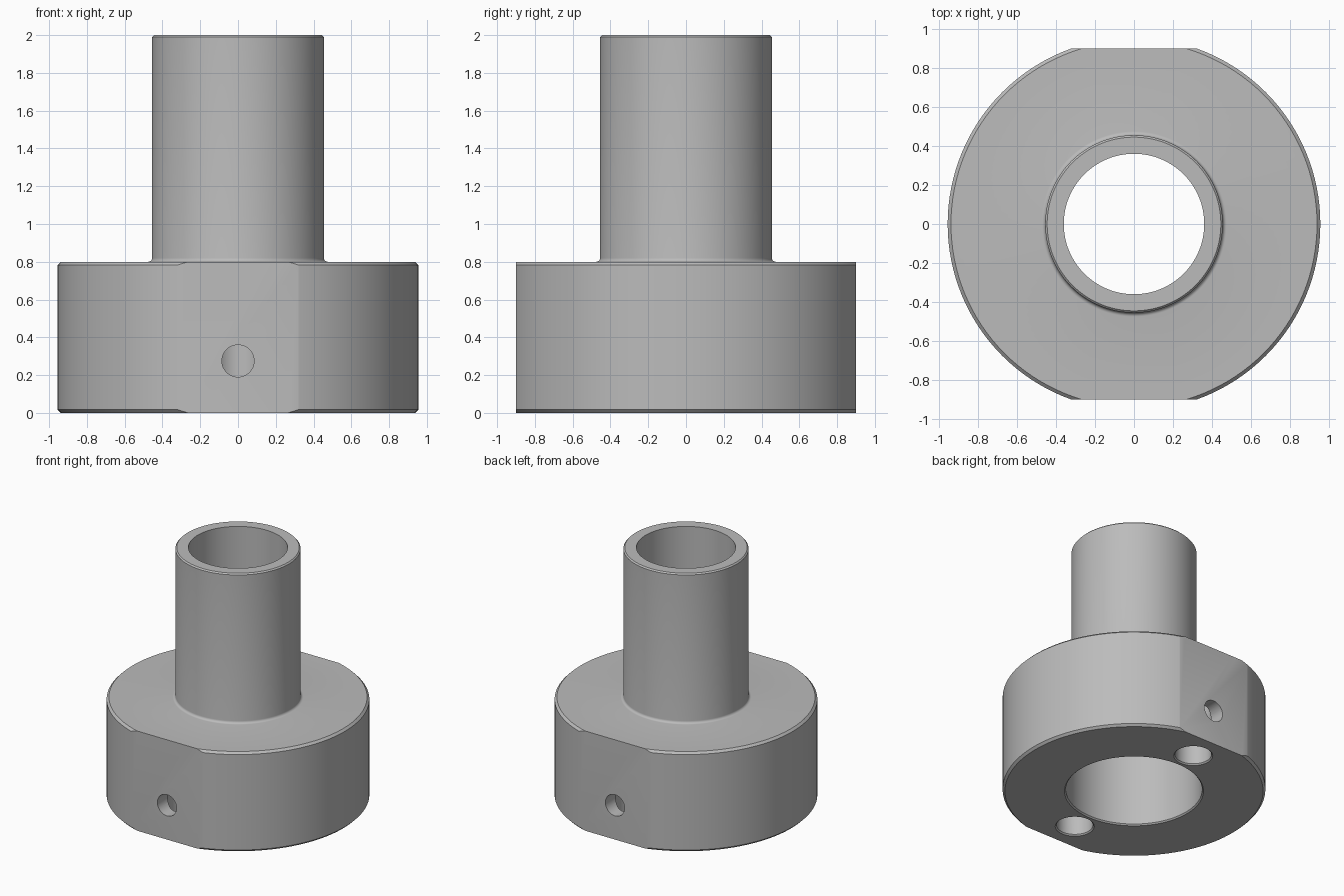
import bpy, bmesh, math
from mathutils import Matrix, Vector

default = bpy.data.objects.get("Cube")
if default:
    bpy.data.objects.remove(default, do_unlink=True)

SEGMENTS = 128
BASE_R, BASE_H, FLAT_Y = 0.955, 0.8, 0.9
TUBE_R, TUBE_TOP, BORE_R = 0.455, 2.0, 0.36
SOCKET_R, SOCKET_DEPTH = 0.505, 0.65
CHAMFER, FILLET = 0.017, 0.02

metal = bpy.data.materials.new("plain grey metal")
metal.use_nodes = True
grey = (0.5, 0.5, 0.5, 1)
metal.diffuse_color = grey
metal.node_tree.nodes["Principled BSDF"].inputs["Base Color"].default_value = grey


def finish(name, bm):
    bmesh.ops.recalc_face_normals(bm, faces=bm.faces)
    mesh = bpy.data.meshes.new(name)
    bm.to_mesh(mesh)
    bm.free()
    obj = bpy.data.objects.new(name, mesh)
    bpy.context.collection.objects.link(obj)
    mesh.materials.append(metal)
    return obj


def lathe(name, profile, closed=True, steps=SEGMENTS):
    """Spin a radius/height profile around z."""
    bm = bmesh.new()
    verts = [bm.verts.new((r, 0, z)) for r, z in profile]
    pairs = list(zip(verts, verts[1:]))
    if closed:
        pairs.append((verts[-1], verts[0]))
    edges = [bm.edges.new(p) for p in pairs]
    bmesh.ops.spin(bm, geom=verts + edges, axis=(0, 0, 1), cent=(0, 0, 0),
                   angle=math.tau, steps=steps, use_duplicate=False)
    bmesh.ops.remove_doubles(bm, verts=bm.verts, dist=1e-5)
    return finish(name, bm)


def cut(target, cutter):
    """Subtract a cutter and discard it."""
    cutter.hide_render = True
    mod = target.modifiers.new("cut", "BOOLEAN")
    mod.operation, mod.solver, mod.object = "DIFFERENCE", "EXACT", cutter
    bpy.context.view_layer.objects.active = target
    bpy.ops.object.modifier_apply(modifier=mod.name)
    bpy.data.objects.remove(cutter, do_unlink=True)


# Flanged tube: outer skin from the base up, then the stepped bore back down
fillet = [(TUBE_R + FILLET * (1 - math.sin(a)), BASE_H + FILLET * (1 - math.cos(a)))
          for a in (math.radians(18 * i) for i in range(6))]
outer = [(BASE_R - CHAMFER, 0), (BASE_R, CHAMFER), (BASE_R, BASE_H - CHAMFER),
         (BASE_R - CHAMFER, BASE_H)] + fillet
rim = [(TUBE_R, TUBE_TOP - 0.01), (TUBE_R - 0.01, TUBE_TOP), (BORE_R, TUBE_TOP)]
inner = [(BORE_R, SOCKET_DEPTH), (SOCKET_R - 0.01, SOCKET_DEPTH),
         (SOCKET_R - 0.01, 0.01), (SOCKET_R, 0)]
body = lathe("flanged_tube", outer + rim + inner)

for side in (-1, 1):
    # Flat on the side of the flange
    bm = bmesh.new()
    bmesh.ops.create_cube(bm, size=1, matrix=Matrix.Translation(
        (0, side * (FLAT_Y + 0.5), 0.4)) @ Matrix.Diagonal((3, 1, 2, 1)))
    cut(body, finish("flat_cutter", bm))

    # Blind hole in the underside, with a chamfered mouth
    pocket = lathe("pocket_cutter", [(0, -0.1), (0.142, -0.1), (0.142, 0),
                                     (0.132, 0.01), (0.132, 0.5), (0, 0.5)], False, 64)
    pocket.data.transform(Matrix.Translation(Vector((0, side * 0.67, 0))))
    cut(body, pocket)

    # Cross hole from the flat into the blind hole
    bm = bmesh.new()
    bmesh.ops.create_cone(bm, cap_ends=True, segments=48, radius1=0.085,
                          radius2=0.085, depth=0.4,
                          matrix=Matrix.Translation((0, side * 0.88, 0.275))
                          @ Matrix.Rotation(math.pi / 2, 4, "X"))
    cut(body, finish("cross_hole_cutter", bm))

# Smooth round walls with crisp edges
bpy.ops.object.select_all(action="DESELECT")
body.select_set(True)
bpy.context.view_layer.objects.active = body
bpy.ops.object.shade_smooth_by_angle(angle=math.radians(25))
